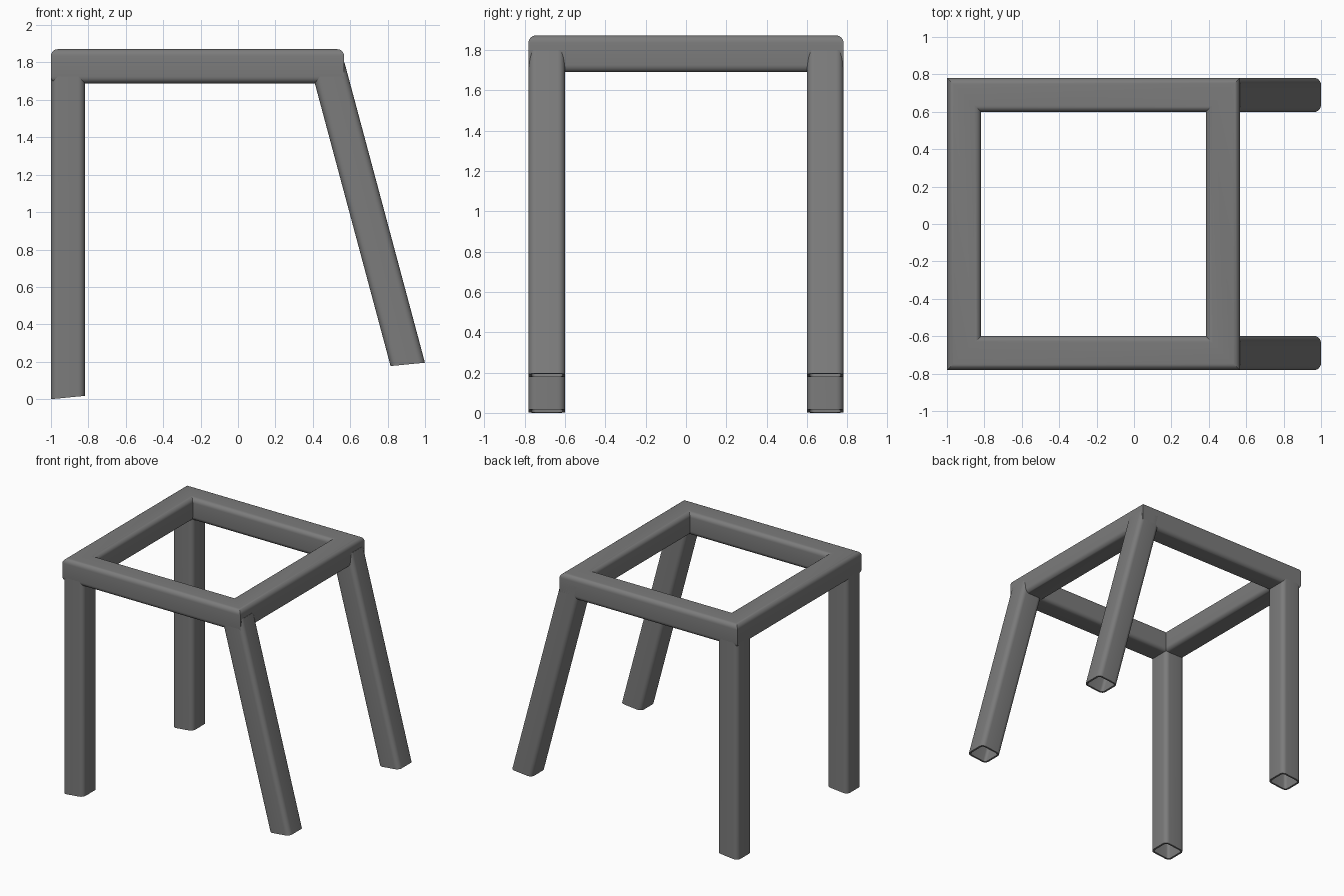
import bpy, bmesh, math
from mathutils import Vector

if "Cube" in bpy.data.objects:
    bpy.data.objects.remove(bpy.data.objects["Cube"])

W, R, WALL = 0.182, 0.036, 0.014     # tube width, corner radius, wall thickness
SLOPE = 0.0975                       # the leg ends lie on one tilted plane
Y = 0.69                             # tube centre line in y

metal = bpy.data.materials.new("dark_metal")
metal.diffuse_color = (0.2, 0.2, 0.2, 1)
metal.use_nodes = True
metal.node_tree.nodes["Principled BSDF"].inputs["Base Color"].default_value = metal.diffuse_color


def section(w, r, seg=6):
    """Rounded square outline."""
    pts = []
    for k, (sx, sy) in enumerate([(1, 1), (-1, 1), (-1, -1), (1, -1)]):
        for i in range(seg + 1):
            a = math.pi / 2 * (k + i / seg)
            pts.append((sx * (w / 2 - r) + r * math.cos(a),
                        sy * (w / 2 - r) + r * math.sin(a)))
    return pts


def bridge(bm, a, b):
    n = len(a)
    for i in range(n):
        bm.faces.new((a[i], a[(i + 1) % n], b[(i + 1) % n], b[i]))


def finish(bm, name):
    bmesh.ops.recalc_face_normals(bm, faces=bm.faces)
    me = bpy.data.meshes.new(name)
    bm.to_mesh(me)
    bm.free()
    me.materials.append(metal)
    ob = bpy.data.objects.new(name, me)
    bpy.context.collection.objects.link(ob)
    bpy.ops.object.select_all(action='DESELECT')
    ob.select_set(True)
    bpy.context.view_layer.objects.active = ob
    bpy.ops.object.shade_smooth_by_angle(angle=math.radians(30))
    return ob


# Top frame: tube section swept round a rectangle with mitred corners
def top_frame(x0, x1, z):
    bm = bmesh.new()
    loops = []
    for x, y, sx, sy in [(x0, -Y, -1, -1), (x1, -Y, 1, -1), (x1, Y, 1, 1), (x0, Y, -1, 1)]:
        loops.append([bm.verts.new((x + sx * u, y + sy * u, z + v))
                      for u, v in section(W, R)])
    for i in range(4):
        bridge(bm, loops[i], loops[(i + 1) % 4])
    return finish(bm, "seat_frame")


# Hollow leg: open tube trimmed by the tilted ground plane, mirrored in y
def leg(name, x, z, angle, top):
    bm = bmesh.new()
    axis = Vector((-math.sin(angle), 0, math.cos(angle)))
    side = Vector((math.cos(angle), 0, math.sin(angle)))
    rings = []
    for w, r in [(W, R), (W - 2 * WALL, R - WALL)]:
        low, high = [], []
        for u, v in section(w, r):
            p = Vector((x, -Y + v, z)) + side * u
            t = (SLOPE * (p.x + 1) - p.z) / (axis.z - SLOPE * axis.x)
            low.append(bm.verts.new(p + axis * t))
            high.append(bm.verts.new(p + axis * ((top - p.z) / axis.z)))
        bridge(bm, low, high)
        rings.append((low, high))
    for a, b in zip(*rings):
        bridge(bm, a, b)
    ob = finish(bm, name)
    m = ob.modifiers.new("mirror", 'MIRROR')
    m.use_axis = (False, True, False)
    m.use_mirror_merge = False


top_frame(-0.909, 0.476, 1.78)
leg("straight_legs", -0.909, 0.0, 0.0, 1.725)
a = math.radians(15)
leg("slanted_legs", 1.0 - W / 2 * math.cos(a), 0.193 - W / 2 * math.sin(a), a, 1.80)
